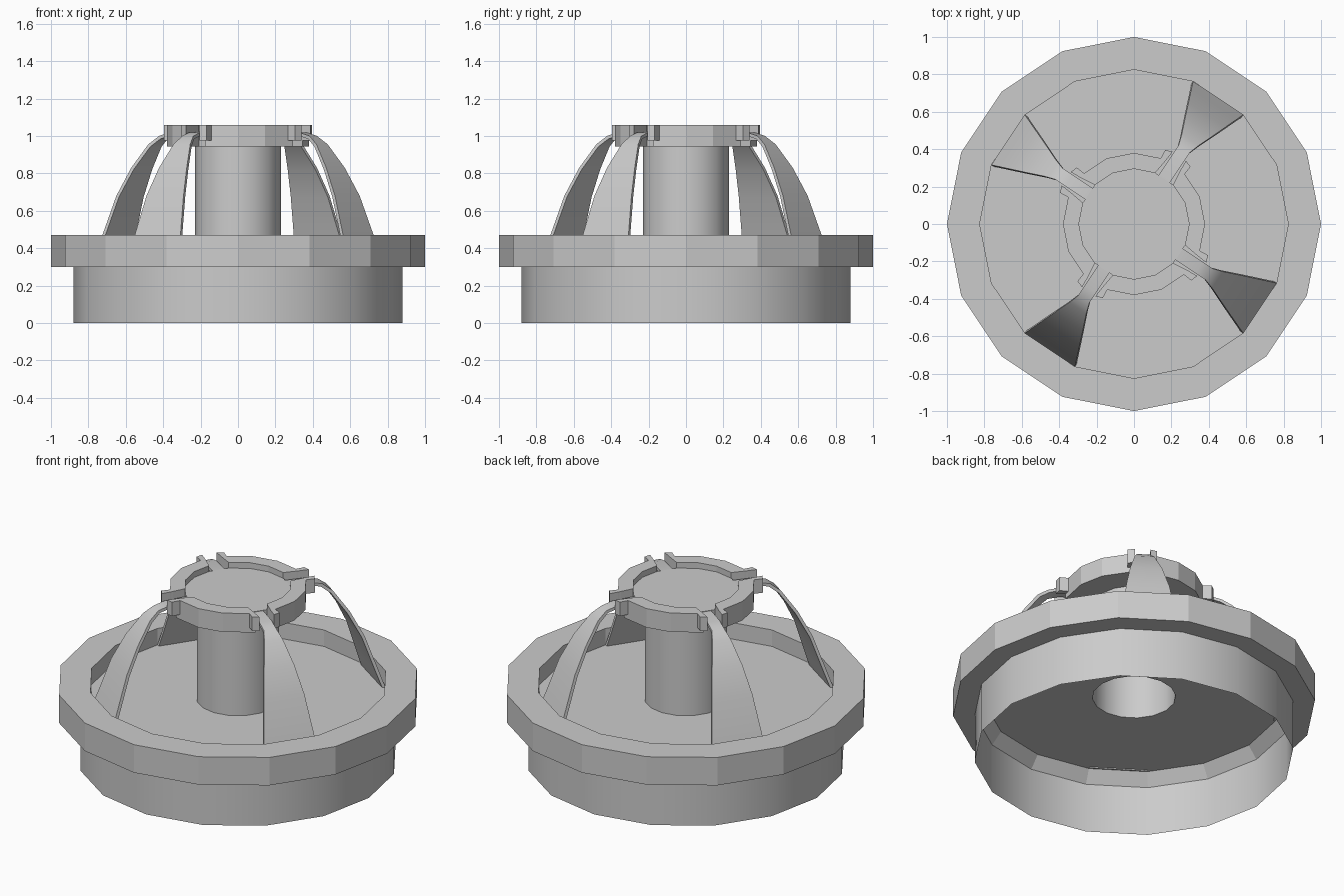
import bpy
from math import sin, cos, radians, pi

if "Cube" in bpy.data.objects:
    bpy.data.objects.remove(bpy.data.objects["Cube"])

SIDES = 16
ARMS = [radians(56.25 + 90 * k) for k in range(4)]


def make(name, verts, faces, smooth=False):
    me = bpy.data.meshes.new(name)
    me.from_pydata(verts, [], faces)
    me.update()
    ob = bpy.data.objects.new(name, me)
    bpy.context.collection.objects.link(ob)
    for p in me.polygons:
        p.use_smooth = smooth
    return ob


def lathe(name, profile, smooth=False):
    """Revolve an (r, z) profile around z; upward profiles face outward."""
    n = len(profile)
    verts = [(r * cos(2 * pi * i / SIDES), r * sin(2 * pi * i / SIDES), z)
             for i in range(SIDES) for r, z in profile]
    faces = []
    for i in range(SIDES):
        a, b = i * n, (i + 1) % SIDES * n
        faces += [(a + j, b + j, b + j + 1, a + j + 1) for j in range(n - 1)]
    return make(name, verts, faces, smooth)


def prism(name, pts, z0, z1):
    """Extrude a counter-clockwise outline from z0 to z1."""
    n = len(pts)
    verts = [(x, y, z) for z in (z0, z1) for x, y in pts]
    faces = [tuple(range(n))[::-1], tuple(range(n, 2 * n))]
    faces += [(i, (i + 1) % n, n + (i + 1) % n, n + i) for i in range(n)]
    return make(name, verts, faces)


def local(a, r, s):
    """Point r along arm direction a, s to its left."""
    return (r * cos(a) - s * sin(a), r * sin(a) + s * cos(a))


def polar(r, a):
    return (r * cos(a), r * sin(a))


# Base: open drum, faceted ring, recessed floor, hollow column
lathe("base_drum", [(.88, 0), (.88, .30)], True)
lathe("base_ring", [(.88, .30), (1, .30), (1, .47), (.825, .47), (.825, .37), (.88, .30)])
lathe("floor_plate", [(.825, .37), (.23, .37)])
lathe("centre_column", [(.23, .37), (.23, .95)], True)

# Cap plate
step = 2 * pi / SIDES
prism("cap_plate", [polar(.296, i * step) for i in range(SIDES)], .945, 1.025)

# Strap path: radius, height, half width
PATH = [(.809, .37, .161), (.774, .47, .147), (.703, .68, .119), (.627, .83, .089),
        (.541, .955, .054), (.484, 1.0, .036), (.42, 1.018, .036), (.27, 1.023, .036)]

for k, a in enumerate(ARMS):
    # Raised rim sector between two straps
    b = a + pi / 2
    angs = [a + step * (i + .5) for i in range(4)]
    outline = [local(a, .385, .046)] + [polar(.38, t) for t in angs]
    outline += [local(b, .385, -.046)] + [polar(.295, t) for t in reversed(angs)]
    prism(f"cap_rim_{k}", outline, .945, 1.06)

    # Tabs on both sides of the strap slot
    prism(f"tab_left_{k}", [local(a, .365, .048), local(a, .436, .043),
                            local(a, .422, .081), local(a, .365, .076)], .975, 1.06)
    prism(f"tab_right_{k}", [local(a, .365, -.076), local(a, .422, -.081),
                             local(a, .436, -.043), local(a, .365, -.048)], .975, 1.06)

    # Curved tapering strap
    verts = [(*local(a, r, s), z) for r, z, w in PATH for s in (-w, w)]
    faces = [(2 * i, 2 * i + 1, 2 * i + 3, 2 * i + 2) for i in range(len(PATH) - 1)]
    strap = make(f"strap_{k}", verts, faces, True)
    mod = strap.modifiers.new("thickness", "SOLIDIFY")
    mod.thickness = .018
    mod.offset = -1
    bpy.context.view_layer.objects.active = strap
    strap.select_set(True)
    bpy.ops.object.modifier_apply(modifier=mod.name)
    bpy.ops.object.shade_smooth_by_angle(angle=radians(40))
    strap.select_set(False)
